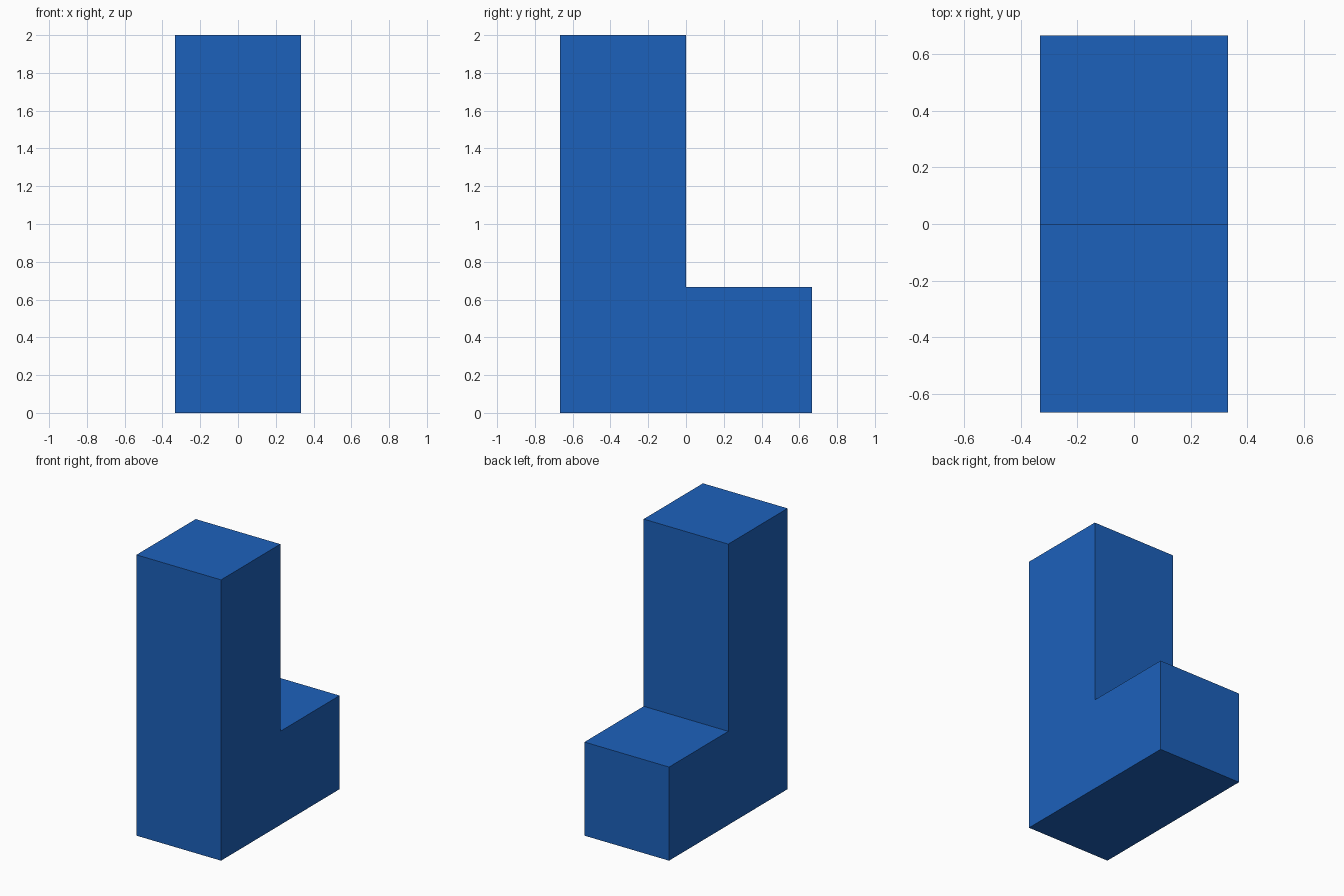
import bpy

if "Cube" in bpy.data.objects:
    bpy.data.objects.remove(bpy.data.objects["Cube"])

SIZE = 2 / 3

blue = bpy.data.materials.new("blue")
blue.diffuse_color = (0.012, 0.12, 0.50, 1)
blue.use_nodes = True
blue.node_tree.nodes["Principled BSDF"].inputs["Base Color"].default_value = blue.diffuse_color


def block(name, column, level):
    """One cube of the L shape, placed by its grid column (y) and level (z)."""
    bpy.ops.mesh.primitive_cube_add(
        size=SIZE, location=(0, (column - 0.5) * SIZE, (level + 0.5) * SIZE))
    obj = bpy.context.object
    obj.name = name
    obj.data.materials.append(blue)


# Front column of three blocks
for level, name in enumerate(("bottom_block", "middle_block", "top_block")):
    block(name, 0, level)

# Foot block behind the column
block("foot_block", 1, 0)
